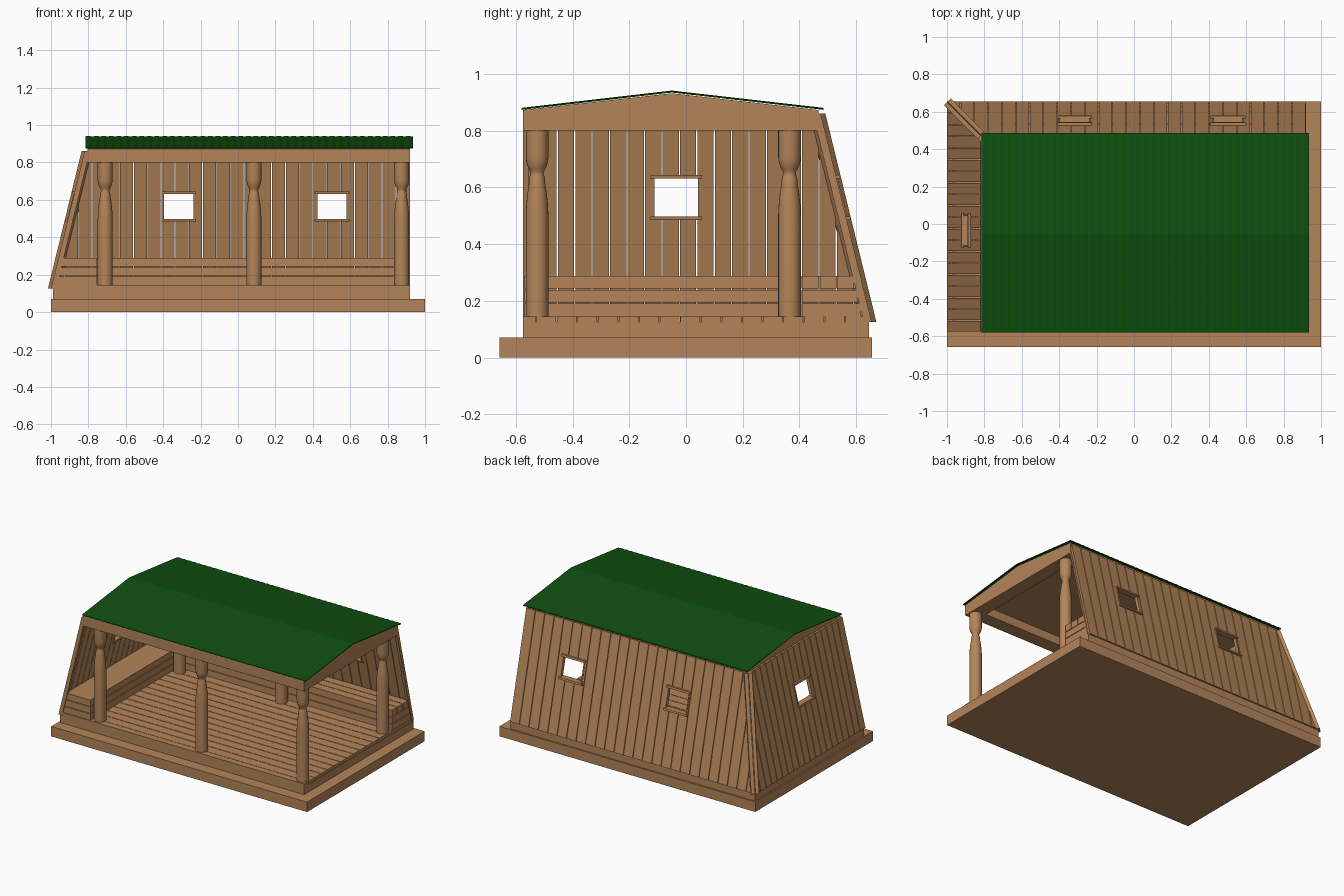
import bpy, bmesh, math
from mathutils import Vector

cube = bpy.data.objects.get("Cube")
if cube:
    bpy.data.objects.remove(cube, do_unlink=True)


def material(name, rgb):
    m = bpy.data.materials.new(name)
    m.use_nodes = True
    m.diffuse_color = (*rgb, 1)
    m.node_tree.nodes["Principled BSDF"].inputs["Base Color"].default_value = (*rgb, 1)
    return m


WOOD = material("warm wood", (0.456, 0.235, 0.1))
GREEN = material("roof green", (0.0048, 0.078, 0.0048))

# Main dimensions
XL, XR, YF, YB = -1.0, 0.92, -0.575, 0.655
WALL_Z, FLOOR, BEAM_Z, EAVE = 0.125, 0.145, 0.80, 0.86
SLOPE, THICK, GAP = 0.245, 0.016, 0.004
SILL, HEAD = 0.492, 0.638
RIDGE_Y = -0.05


def finish(name, bm, mat=WOOD):
    bmesh.ops.recalc_face_normals(bm, faces=bm.faces)
    me = bpy.data.meshes.new(name)
    bm.to_mesh(me)
    bm.free()
    me.materials.append(mat)
    ob = bpy.data.objects.new(name, me)
    bpy.context.collection.objects.link(ob)
    return ob


def block(bm, a, b, place=lambda x, y, z: (x, y, z)):
    """Box between two corners, each corner passed through a placing rule."""
    v = [bm.verts.new(place(x, y, z)) for x in (a[0], b[0])
         for y in (a[1], b[1]) for z in (a[2], b[2])]
    for f in ((0, 1, 3, 2), (4, 6, 7, 5), (0, 4, 5, 1), (2, 3, 7, 6), (0, 2, 6, 4), (1, 5, 7, 3)):
        bm.faces.new([v[i] for i in f])


def boxes(name, *pairs):
    bm = bmesh.new()
    for a, b in pairs:
        block(bm, a, b)
    return finish(name, bm)


def splits(start, end, count):
    step = (end - start) / count
    return [(start + i * step, start + (i + 1) * step - GAP) for i in range(count)]


def lean(z):
    return SLOPE * (z - WALL_Z)


def on_back(u, d, z):
    return (u, YB - lean(z) - d, z)


def on_side(u, d, z):
    return (XL + lean(z) + d, u, z)


# Base slab, upper step and floor boards
boxes("base_slab", ((-1, -0.657, 0), (1, YB, 0.07)))
boxes("upper_step", ((-0.99, YF, 0.07), (XR, 0.645, WALL_Z)),
      ((-0.97, YF, WALL_Z), (XR, -0.53, FLOOR)))
boxes("floor_boards", *[((-0.97, a, WALL_Z), (XR - 0.003, b, FLOOR))
                        for a, b in splits(-0.527, 0.635, 16)])


# Leaning plank walls with window openings, mitred at the corner
def wall(name, place, start, end, count, windows, keep):
    bm = bmesh.new()
    for a, b in splits(start, end, count):
        cuts = sorted({a, b, *[e for w in windows for e in w if a < e < b]})
        for p, q in zip(cuts, cuts[1:]):
            mid = (p + q) / 2
            if any(w[0] < mid < w[1] for w in windows):
                spans = ((WALL_Z, SILL), (HEAD, EAVE))
            else:
                spans = ((WALL_Z, EAVE),)
            for low, high in spans:
                block(bm, (p, 0, low), (q, THICK, high), place)
    res = bmesh.ops.bisect_plane(bm, geom=bm.verts[:] + bm.edges[:] + bm.faces[:],
                                 plane_co=(XL, YB, 0), plane_no=(keep, keep, 0), clear_outer=True)
    cut = [e for e in res["geom_cut"] if isinstance(e, bmesh.types.BMEdge)]
    bmesh.ops.holes_fill(bm, edges=cut)
    finish(name, bm)


# Window frames: projecting head and sill, thin side strips
def window_frame(name, place, a, b):
    bm = bmesh.new()
    for z in (SILL, HEAD):
        block(bm, (a - 0.01, -0.014, z - 0.007), (b + 0.01, THICK + 0.012, z + 0.006), place)
    for u in (a, b):
        block(bm, (u - 0.004, -0.004, SILL), (u + 0.004, THICK + 0.004, HEAD), place)
    finish(name, bm)


back_windows = [(-0.4, -0.235), (0.42, 0.585)]
side_windows = [(-0.115, 0.047)]
wall("back_wall", on_back, -1.0, XR, 26, back_windows, -1)
wall("side_wall", on_side, YF, YB, 20, side_windows, 1)
for i, (a, b) in enumerate(back_windows):
    window_frame(f"back_window_frame_{i + 1}", on_back, a, b)
window_frame("side_window_frame", on_side, *side_windows[0])

# Corner board along the mitre and end trims on the open edges
bm = bmesh.new()
block(bm, (-0.026, -0.006, WALL_Z), (0.026, 0.03, EAVE),
      lambda u, d, z: (XL + lean(z) + 0.7 * (u + d) + 0.006, YB - lean(z) + 0.7 * (u - d) - 0.006, z))
finish("corner_board", bm)
bm = bmesh.new()
block(bm, (XR - 0.02, THICK, WALL_Z), (XR, THICK + 0.012, EAVE), on_back)
block(bm, (YF, THICK, WALL_Z), (YF + 0.02, THICK + 0.012, EAVE), on_side)
finish("wall_end_trims", bm)

# Benches: stacked front boards, top split into long slats
BX, BY = -0.755, 0.41
back_bench, side_bench = [], []
for low, high in splits(FLOOR, 0.292, 3):
    inset = lean(high) + THICK + 0.002
    top = high > 0.28
    for a, b in splits(BY, YB - inset, 3 if top else 1):
        back_bench.append(((BX, a, low), (XR - 0.005, b, high)))
    for a, b in splits(BX, XL + inset, 3 if top else 1):
        side_bench.append(((a, YF + 0.005, low), (b - 2 * GAP * (b < a) + GAP, YB - inset, high)))
boxes("back_bench", *back_bench)
boxes("side_bench", *side_bench)

# Turned posts
PROFILE = [(0.04, FLOOR), (0.04, 0.5), (0.038, 0.54), (0.034, 0.58), (0.029, 0.61), (0.027, 0.635),
           (0.023, 0.645), (0.023, 0.655), (0.03, 0.667), (0.037, 0.685), (0.04, 0.705), (0.04, BEAM_Z)]
SIDES = 24


def post(name, x, y):
    bm = bmesh.new()
    rings = []
    for r, z in PROFILE:
        rings.append([bm.verts.new((x + r * math.cos(t), y + r * math.sin(t), z))
                      for t in (math.tau * i / SIDES for i in range(SIDES))])
    for lo, hi in zip(rings, rings[1:]):
        for i in range(SIDES):
            j = (i + 1) % SIDES
            bm.faces.new((lo[i], lo[j], hi[j], hi[i]))
    bm.faces.new(rings[0])
    bm.faces.new(rings[-1])
    ob = finish(name, bm)
    bpy.ops.object.select_all(action="DESELECT")
    ob.select_set(True)
    bpy.context.view_layer.objects.active = ob
    bpy.ops.object.shade_smooth_by_angle(angle=math.radians(40))


for row, y in (("front", -0.525), ("back", 0.365)):
    for i, x in enumerate((-0.71, 0.085, 0.875)):
        post(f"{row}_post_{i + 1}", x, y)

# Top beam ring
TX, TY = -0.805, 0.468
boxes("top_beams", ((TX, YF, BEAM_Z), (XR, YF + 0.095, EAVE)),
      ((TX, TY - 0.14, BEAM_Z), (XR, TY, EAVE)),
      ((TX, YF + 0.095, BEAM_Z), (TX + 0.095, TY - 0.14, EAVE)),
      ((XR - 0.095, YF + 0.095, BEAM_Z), (XR, TY - 0.14, EAVE)))

# Gable body under the roof
bm = bmesh.new()
outline = [(YF, EAVE), (TY, EAVE), (TY, 0.873), (RIDGE_Y, 0.932), (YF, 0.873)]
face = bm.faces.new([bm.verts.new((TX, y, z)) for y, z in outline])
ext = bmesh.ops.extrude_face_region(bm, geom=[face])
bmesh.ops.translate(bm, vec=Vector((XR - TX, 0, 0)),
                    verts=[v for v in ext["geom"] if isinstance(v, bmesh.types.BMVert)])
finish("gable_body", bm)

# Ribbed roof sheet
bm = bmesh.new()
RIBS = 43
x0, x1 = -0.815, 0.935
rows = []
for y, z in ((-0.58, 0.876), (RIDGE_Y, 0.937), (0.485, 0.876)):
    rows.append([bm.verts.new((x0 + (x1 - x0) * i / (RIBS * 4), y, z + 0.002 * (i % 4 in (1, 2))))
                 for i in range(RIBS * 4 + 1)])
for a, b in zip(rows, rows[1:]):
    for i in range(RIBS * 4):
        bm.faces.new((a[i], a[i + 1], b[i + 1], b[i]))
roof = finish("ribbed_roof", bm, GREEN)
shell = roof.modifiers.new("thickness", "SOLIDIFY")
shell.thickness = 0.005
shell.offset = 0
